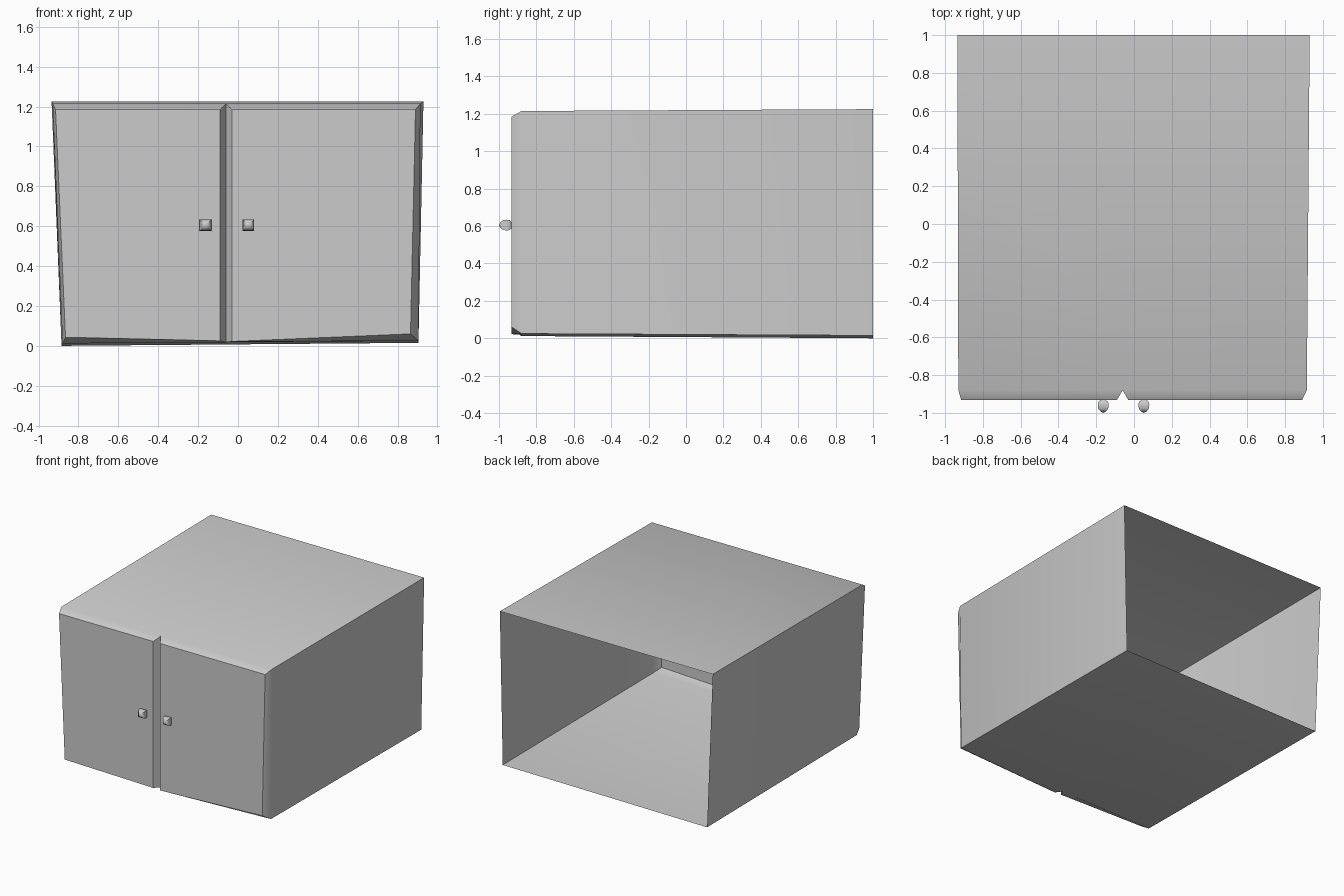
import bpy, bmesh, math
from mathutils import Vector

cube = bpy.data.objects.get("Cube")
if cube:
    bpy.data.objects.remove(cube, do_unlink=True)

# One plain grey for the whole cabinet
grey = bpy.data.materials.new("light grey")
grey.use_nodes = True
colour = (0.6, 0.6, 0.6, 1)
grey.diffuse_color = colour
grey.node_tree.nodes["Principled BSDF"].inputs["Base Color"].default_value = colour


def build(name, points, faces):
    """Mesh from named points; each face is a string of point names."""
    bm = bmesh.new()
    verts = {key: bm.verts.new(co) for key, co in points.items()}
    for face in faces:
        bm.faces.new([verts[key] for key in face.split()])
    mesh = bpy.data.meshes.new(name)
    bm.to_mesh(mesh)
    bm.free()
    mesh.materials.append(grey)
    obj = bpy.data.objects.new(name, mesh)
    bpy.context.collection.objects.link(obj)
    return obj


def smooth(obj, degrees):
    bpy.ops.object.select_all(action="DESELECT")
    obj.select_set(True)
    bpy.context.view_layer.objects.active = obj
    bpy.ops.object.shade_smooth_by_angle(angle=math.radians(degrees))


BACK, RIM, FRONT = 1.0, -0.88, -0.932   # depths of the three main planes

# Carcass corners: b = open back, f = front rim; r/m/l = -x/middle/+x; t/u = top/under
carcass = {
    "brt": (-0.935, BACK, 1.225), "blt": (0.93, BACK, 1.225),
    "bru": (-0.885, BACK, 0.0),   "blu": (0.905, BACK, 0.015),
    "frt": (-0.93, RIM, 1.215),   "flt": (0.915, RIM, 1.215),
    "fru": (-0.88, RIM, 0.012),   "flu": (0.905, RIM, 0.025),
    "fmt": (-0.06, RIM, 1.215),   "fmu": (-0.06, RIM, 0.018),
}
# Door panel corners: o = outer edge, i = edge beside the central groove
right_door = {
    "rot": (-0.915, FRONT, 1.185), "rit": (-0.09, FRONT, 1.185),
    "rou": (-0.865, FRONT, 0.043), "riu": (-0.09, FRONT, 0.025),
}
left_door = {
    "lot": (0.89, FRONT, 1.185), "lit": (-0.03, FRONT, 1.185),
    "lou": (0.865, FRONT, 0.06), "liu": (-0.03, FRONT, 0.022),
}

# Open-backed shell with the bevelled door edges joined to it
shell = build("cabinet_shell", carcass | right_door | left_door, [
    # roof, sides and floor
    "brt frt fmt", "brt fmt flt", "brt flt blt",
    "flt flu blu", "flt blu blt",
    "frt brt bru", "frt bru fru",
    "blu flu fmu", "blu fmu fru", "blu fru bru",
    # right door bevels
    "frt rot rit fmt", "fru rou rot frt", "fmu riu rou fru", "fmt rit riu fmu",
    # left door bevels
    "fmt lit lot flt", "flt lot lou flu", "flu lou liu fmu", "fmu liu lit fmt",
])
smooth(shell, 40)

# Flat door panels
build("right_door_panel", right_door, ["rot rou riu rit"])
build("left_door_panel", left_door, ["lit liu lou lot"])


def knob(name, x, z):
    """Four-sided turned knob pointing forwards with a pyramid tip."""
    profile = [(FRONT, 0.014), (-0.942, 0.026), (-0.958, 0.029),
               (-0.978, 0.026), (-0.994, 0.013)]
    bm = bmesh.new()
    rings = [[bm.verts.new((x + sx * r, y, z + sz * r))
              for sx, sz in ((-1, -1), (1, -1), (1, 1), (-1, 1))]
             for y, r in profile]
    for a, b in zip(rings, rings[1:]):
        for i in range(4):
            j = (i + 1) % 4
            bm.faces.new((a[i], a[j], b[j], b[i]))
    tip = bm.verts.new(Vector((x, -1.0, z)))
    for i in range(4):
        bm.faces.new((rings[-1][i], rings[-1][(i + 1) % 4], tip))
    bmesh.ops.recalc_face_normals(bm, faces=bm.faces)
    mesh = bpy.data.meshes.new(name)
    bm.to_mesh(mesh)
    bm.free()
    mesh.materials.append(grey)
    obj = bpy.data.objects.new(name, mesh)
    bpy.context.collection.objects.link(obj)
    smooth(obj, 50)


knob("right_knob", -0.163, 0.605)
knob("left_knob", 0.052, 0.605)
